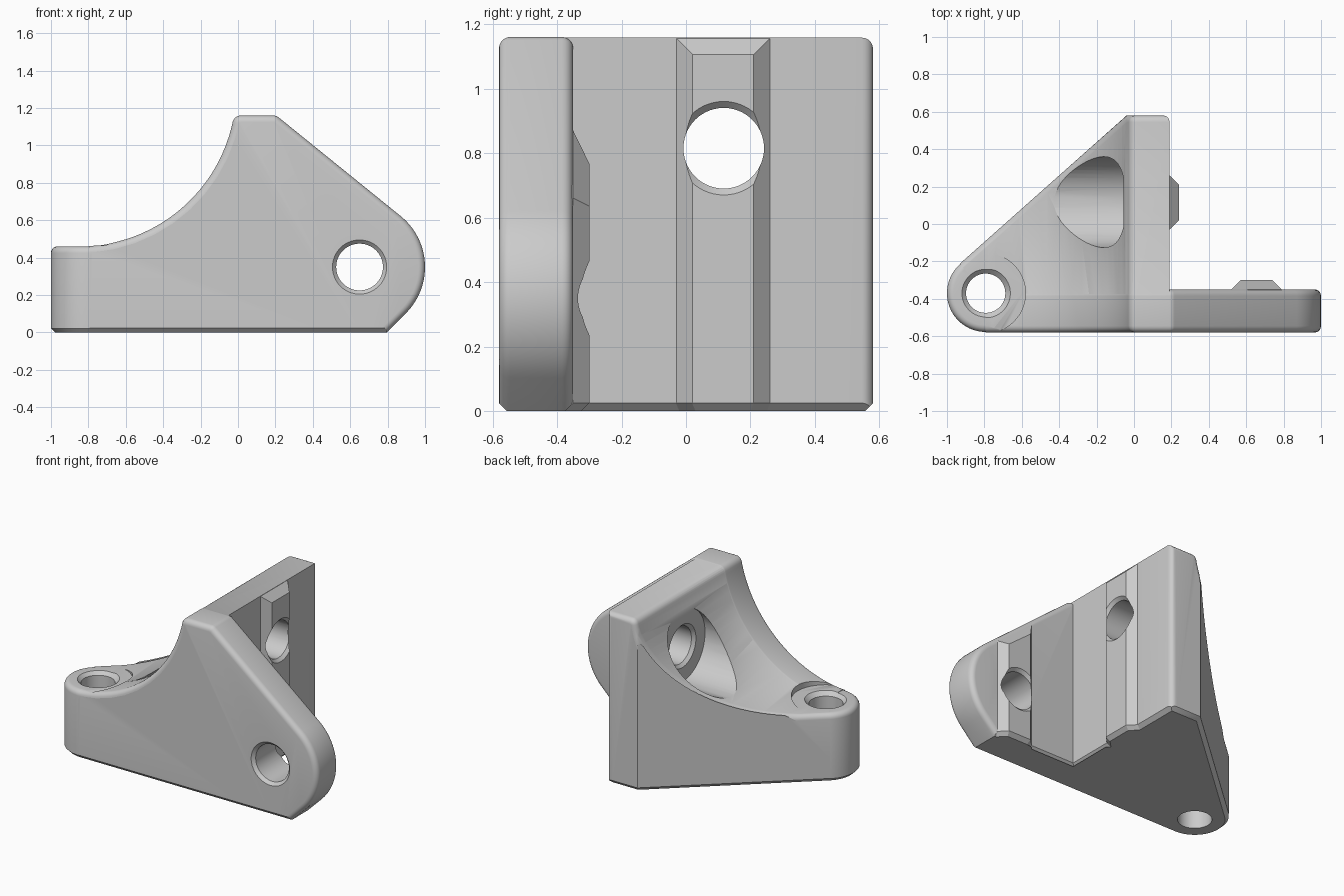
import bpy, bmesh
from math import sin, cos, tan, atan2, radians, degrees, pi
from mathutils import Vector

if "Cube" in bpy.data.objects:
    bpy.data.objects.remove(bpy.data.objects["Cube"])

SLOPE = 0.889            # plan slope of the slanted side
SLANT_Y = 0.6156         # its y at x = 0
BOSS = (-0.793, -0.37)   # centre of the rounded left end
BOSS_R = 0.207
FLAT_Z = 0.463
TOP_Z = 1.16
FILLET = 0.035

grey = bpy.data.materials.new("grey")
grey.use_nodes = True
colour = (0.6, 0.6, 0.6, 1)
grey.diffuse_color = colour
grey.node_tree.nodes["Principled BSDF"].inputs["Base Color"].default_value = colour


def arc(centre, r, a0, a1, n):
    """Points along an arc, angles in degrees."""
    angles = [radians(a0 + (a1 - a0) * i / n) for i in range(n + 1)]
    return [(centre[0] + r * cos(a), centre[1] + r * sin(a)) for a in angles]


def circle(centre, r, n=56):
    return arc(centre, r, 0, 360, n)[:-1]


def soften(before, corner, after, r=0.045, n=5):
    """Circular replacement for one convex profile corner."""
    p = Vector(corner)
    d1 = (p - Vector(before)).normalized()
    d2 = (Vector(after) - p).normalized()
    turn = d1.angle(d2)
    centre = p - d1 * r * tan(turn / 2) + Vector((-d1.y, d1.x)) * r
    a0 = degrees(atan2(d1.y, d1.x)) - 90
    return arc(centre, r, a0, a0 + degrees(turn), n)


def inset(poly, d):
    """Move a counter-clockwise outline inward by d."""
    pts = [Vector(p) for p in poly]
    out = []
    for i, p in enumerate(pts):
        e1 = (p - pts[i - 1]).normalized()
        e2 = (pts[(i + 1) % len(pts)] - p).normalized()
        n1, n2 = Vector((-e1.y, e1.x)), Vector((-e2.y, e2.x))
        out.append(p + (n1 + n2) * d / (1 + n1.dot(n2)))
    return out


def rounded_end(t, r, side, k=0, stretch=1, n=5):
    """Layers that round off an end at t; side is -1 for start, 1 for end."""
    angles = [pi / 2 * i / n for i in range(n + 1)]
    layers = [(t + side * stretch * r * (sin(a) - 1), r * (1 - cos(a)), k) for a in angles]
    return layers if side > 0 else layers[::-1]


def loft(name, poly, axis, layers):
    """Stack inset copies of an outline along an axis."""
    place = {"x": lambda u, v, t: (t, u, v),
             "y": lambda u, v, t: (u, t, v),
             "z": lambda u, v, t: (u, v, t)}[axis]
    bm = bmesh.new()
    rings = []
    for layer in layers:
        t, d = layer[:2]
        k = layer[2] if len(layer) > 2 else 0
        rings.append([bm.verts.new(place(p.x, p.y, t + k * p.x)) for p in inset(poly, d)])
    n = len(poly)
    for a, b in zip(rings, rings[1:]):
        for i in range(n):
            j = (i + 1) % n
            bm.faces.new((a[i], a[j], b[j], b[i]))
    caps = [bm.faces.new(rings[0]), bm.faces.new(rings[-1])]
    bmesh.ops.triangulate(bm, faces=caps)
    bmesh.ops.recalc_face_normals(bm, faces=bm.faces)
    if bm.calc_volume(signed=True) < 0:
        bmesh.ops.reverse_faces(bm, faces=bm.faces)
    mesh = bpy.data.meshes.new(name)
    bm.to_mesh(mesh)
    bm.free()
    mesh.materials.append(grey)
    obj = bpy.data.objects.new(name, mesh)
    bpy.context.collection.objects.link(obj)
    return obj


def volume(mesh):
    """Volume of a closed mesh, or -1 if it has open edges."""
    bm = bmesh.new()
    bm.from_mesh(mesh)
    is_open = any(e.is_boundary or e.is_wire for e in bm.edges)
    v = -1 if is_open else bm.calc_volume(signed=True)
    bm.free()
    return v


def combine(target, tool, operation):
    """Apply one boolean, nudging the tool until the result is a sound solid."""
    a, b = volume(target.data), volume(tool.data)
    low, high = {"UNION": (max(a, b), a + b), "INTERSECT": (0, min(a, b)),
                 "DIFFERENCE": (max(a - b, a / 2), a)}[operation]
    mod = target.modifiers.new("join", "BOOLEAN")
    mod.object, mod.operation = tool, operation
    for nudge, solver in [(i, s) for i in range(4) for s in ("MANIFOLD", "EXACT")]:
        tool.location = Vector((0.0007, 0.0005, 0.0003)) * nudge
        mod.solver = solver
        graph = bpy.context.evaluated_depsgraph_get()
        graph.update()
        result = bpy.data.meshes.new_from_object(target.evaluated_get(graph))
        if low - 1e-4 < volume(result) < high + 1e-4 and len(result.polygons):
            break
    target.modifiers.clear()
    target.data = result
    bpy.data.objects.remove(tool)


# Front outline pieces: scooped left side and rounded right lobe
scoop = arc((-0.85, 1.3), 0.84, -9.6, -85.2, 20)
lobe = arc((0.65, 0.35), 0.35, -45, 51, 20)
crest = (0.205, TOP_Z)
left_end = [(-1.1, FLAT_Z), (-1.1, -0.1)]
plate_outline = ([(0.694, -0.1)] + lobe + soften(lobe[-1], crest, scoop[0])
                 + soften(crest, scoop[0], scoop[1]) + scoop[1:] + left_end)

# Front plate with both faces filleted
bracket = loft("bracket", plate_outline, "y",
               rounded_end(-0.58, FILLET, -1) + rounded_end(-0.35, FILLET, 1))

# Upright wall and the scooped web behind the plate
wall_top = (0.19, TOP_Z)
wall_outline = ([(0.192, -0.1), (0.192, TOP_Z)]
                + soften(wall_top, scoop[0], scoop[1]) + scoop[1:] + left_end)
wall_outline = [tuple(p) for p in inset(wall_outline, 0.002)]
wall = loft("wall", wall_outline, "y", [(-0.5, 0)] + rounded_end(0.58, FILLET, 1))
grown = [tuple(p) for p in inset(wall_outline, -0.001)]
slant = loft("slanted_side", grown, "y",
             [(-0.6, 0)] + rounded_end(SLANT_Y, FILLET, 1, SLOPE, 1.34))
combine(wall, slant, "INTERSECT")
combine(bracket, wall, "UNION")

# Trim the left end and replace it by a round boss
normal = Vector((-SLOPE, 1)).normalized()
far = Vector(BOSS) + normal * 2
wedge = [(BOSS[0], -1), (2, -1), (2, 1.3), tuple(far), BOSS]
combine(bracket, loft("end_trim", wedge, "z", [(-0.2, 0), (1.4, 0)]), "INTERSECT")
combine(bracket, loft("boss", circle(BOSS, BOSS_R, 72), "z",
                      [(-0.09, 0)] + rounded_end(FLAT_Z - 0.003, FILLET, 1)), "UNION")

# Raised locating ribs on the wall and on the plate
wall_rib = [(-0.03, -0.08), (0.26, -0.08), (0.26, 1.156), (-0.03, 1.156)]
plate_rib = [(0.52, -0.08), (0.79, -0.08), (0.79, 0.66), (0.52, 0.87)]
combine(bracket, loft("wall_rib", wall_rib, "x",
                      [(0.15, 0), (0.19, 0), (0.24, 0.05)]), "UNION")
combine(bracket, loft("plate_rib", plate_rib, "y",
                      [(-0.39, 0), (-0.35, 0), (-0.30, 0.05)]), "UNION")

# Flat base with a chamfer following the whole plan
plan = (arc(BOSS, BOSS_R + 0.005, 131.6, 270, 28)
        + [(1.1, -0.582), (1.1, -0.348), (0.792, -0.348), (0.742, -0.298),
           (0.568, -0.298), (0.518, -0.348), (0.192, -0.348), (0.192, -0.032),
           (0.242, 0.018), (0.242, 0.212), (0.192, 0.262), (0.192, 0.582),
           (-0.041, 0.582)])
combine(bracket, loft("base_chamfer", plan, "z",
                      [(0, 0.027), (0.027, 0), (1.4, 0)]), "INTERSECT")

# Screw head clearances
wall_hole = (0.117, 0.815)
plate_hole = (0.65, 0.35)
combine(bracket, loft("wall_pocket", circle(wall_hole, 0.243), "x",
                      [(-1.3, 0), (-0.055, 0)]), "DIFFERENCE")
combine(bracket, loft("boss_clearance", circle(BOSS, 0.213), "z",
                      [(FLAT_Z + 0.002, 0), (1, 0)]), "DIFFERENCE")


# Chamfered through holes
def through_hole(name, centre, r, axis, start, end, c=0.02):
    layers = [(start - c, -2 * c), (start + c, 0), (end - c, 0), (end + c, -2 * c)]
    combine(bracket, loft(name, circle(centre, r), axis, layers), "DIFFERENCE")


through_hole("wall_hole", wall_hole, 0.125, "x", -0.055, 0.24)
through_hole("plate_hole", plate_hole, 0.125, "y", -0.58, -0.30)
through_hole("boss_hole", BOSS, 0.105, "z", -0.1, FLAT_Z, 0.025)

# Smooth shading with crisp edges kept
bpy.ops.object.select_all(action="DESELECT")
bracket.select_set(True)
bpy.context.view_layer.objects.active = bracket
bpy.ops.object.shade_smooth_by_angle(angle=radians(30))
